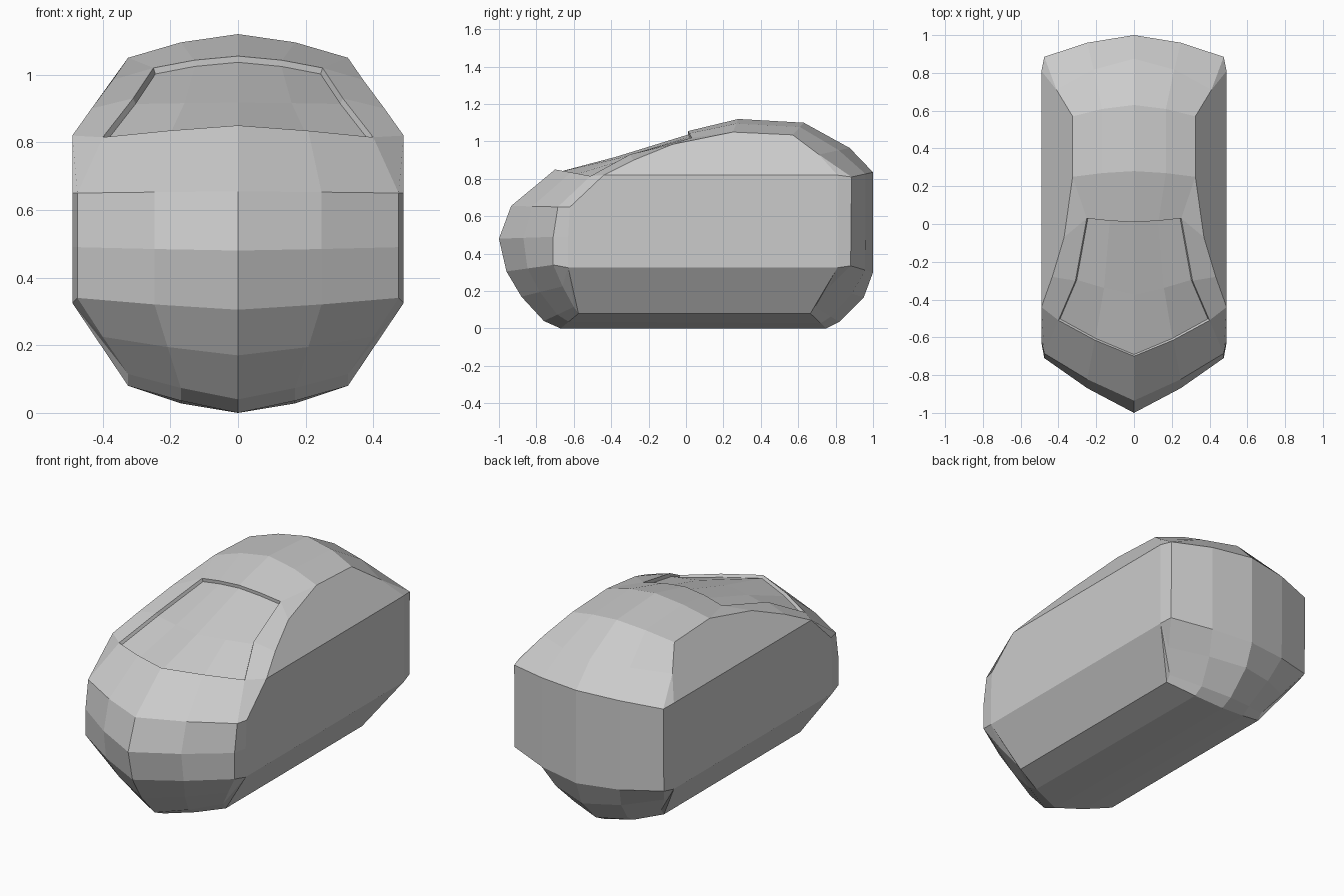
import bpy
import bmesh
from mathutils import Vector

cube = bpy.data.objects.get("Cube")
if cube:
    bpy.data.objects.remove(cube, do_unlink=True)

# Stations run round the body from the front underside, over the roof, to the rear.
# Centreline (y, z)
centre = [(-.67, 0), (-.76, .04), (-.88, .17), (-.96, .305), (-1, .48), (-.935, .655),
          (-.7, .85), (-.38, .935), (.01, 1.055), (.28, 1.12), (.63, 1.1), (.875, .965),
          (1, .835), (1, .3), (.95, .165), (.82, .035), (.75, 0)]
# Outer edge of the curved shell (x, y, z)
edge = [(.325, -.575, .08), (.325, -.6, .115), (.4, -.66, .225), (.475, -.71, .34),
        (.475, -.71, .49), (.475, -.685, .65), (.4, -.51, .815), (.31, -.3, .93),
        (.25, .03, 1.02), (.325, .25, 1.05), (.325, .57, 1.035), (.41, .71, .93),
        (.475, .885, .81), (.475, .88, .335), (.4, .77, .225), (.325, .69, .115),
        (.325, .665, .08)]
# Border of the flat side (x, y, z)
front_low, rear_low = (.49, -.63, .325), (.49, .81, .325)
rear_high = (.49, .81, .82)
rise = [(.49, -.63, .49), (.49, -.62, .65), (.49, -.44, .82), (.433, -.28, .9), (.37, -.07, .985)]
border = [front_low] * 4 + rise + edge[9:12] + [rear_high] + [rear_low] * 4


def shell_rows():
    """One row of four points, centre to side, for every station."""
    rows = []
    for (y, z), e, b in zip(centre, edge, border):
        c, e = Vector((0, y, z)), Vector(e)
        t = .45 if y < 0 else .35
        between = c.lerp(e, t)
        between.x = e.x * .52
        rows.append([c, between, e, Vector(b)])
    return rows


def add_face(bm, points, side):
    """Add a polygon, dropping repeated corners, on the chosen side."""
    clean = []
    for p in points:
        if all((p - q).length > 1e-5 for q in clean):
            clean.append(p)
    if len(clean) > 2:
        bm.faces.new([bm.verts.new((p.x * side, p.y, p.z)) for p in clean])


bm = bmesh.new()
rows = shell_rows()
for side in (1, -1):
    # Curved shell
    for i, row in enumerate(rows):
        after = rows[(i + 1) % len(rows)]
        for j in range(3):
            add_face(bm, (row[j], row[j + 1], after[j + 1], after[j]), side)
    # Upright side panel and sloping shoulder panel
    outer = [r[3] for r in rows]
    add_face(bm, outer[3:7] + outer[12:14], side)
    add_face(bm, outer[6:13], side)

bmesh.ops.remove_doubles(bm, verts=bm.verts[:], dist=.0005)
bmesh.ops.recalc_face_normals(bm, faces=bm.faces[:])

# Recessed windscreen
screen = []
for f in bm.faces:
    m = f.calc_center_median()
    if abs(m.x) < .32 and -.6 < m.y < 0 and m.z > .7:
        screen.append(f)
bmesh.ops.inset_region(bm, faces=screen, thickness=.004, depth=-.018, use_even_offset=True)

mesh = bpy.data.meshes.new("body")
bm.to_mesh(mesh)
bm.free()
body = bpy.data.objects.new("body", mesh)
bpy.context.collection.objects.link(body)

grey = bpy.data.materials.new("light_grey")
grey.use_nodes = True
colour = (.6, .6, .6, 1)
grey.diffuse_color = colour
grey.node_tree.nodes["Principled BSDF"].inputs["Base Color"].default_value = colour
mesh.materials.append(grey)
